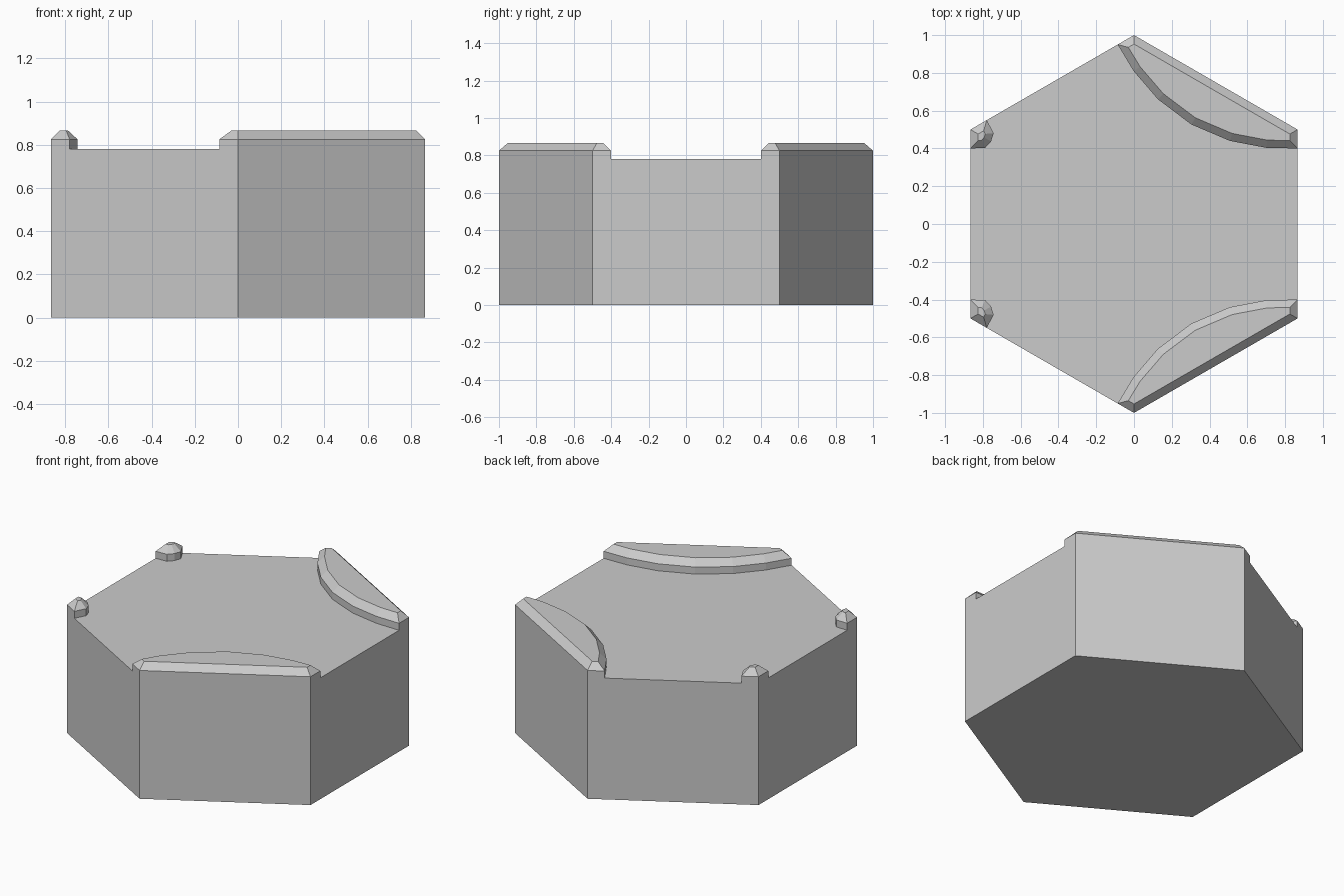
import bpy, bmesh
from math import sqrt
from mathutils import Vector

if "Cube" in bpy.data.objects:
    bpy.data.objects.remove(bpy.data.objects["Cube"])

S = sqrt(3) / 2
DECK, RIM, TOP, INSET = 0.78, 0.825, 0.866, 0.041


def local(origin, u, v, pts):
    """Turn (along u, along v) pairs into plan points."""
    return [Vector(origin) + a * Vector(u) + b * Vector(v) for a, b in pts]


def mirrored(cap):
    """Mirror a cap across the x axis, keeping it anticlockwise."""
    return tuple([Vector((p.x, -p.y)) for p in reversed(part)] for part in cap)


def inset(loop, d):
    """Mitred inset of an anticlockwise outline."""
    out = []
    for i, p in enumerate(loop):
        a = (p - loop[i - 1]).normalized()
        b = (loop[(i + 1) % len(loop)] - p).normalized()
        na, nb = Vector((-a.y, a.x)), Vector((-b.y, b.x))
        out.append(p + (na + nb) * d / (1 + na.dot(nb)))
    return out


bm = bmesh.new()


def ring(loop, z):
    return [bm.verts.new((p.x, p.y, z)) for p in loop]


def bridge(lo, hi):
    for i in range(len(lo)):
        j = (i + 1) % len(lo)
        bm.faces.new((lo[i], lo[j], hi[j], hi[i]))


# Each cap: outer points along the hexagon, then the curve leading back
bank = ([Vector((S, 0.4)), Vector((S, 0.5)), Vector((0, 1)), Vector((-0.1 * S, 0.95))],
        local((0, 0), (S, -0.5), (0.5, S),
              [(-0.406, 0.7), (-0.22, 0.635), (0, 0.608), (0.22, 0.635), (0.406, 0.7)]))
post = ([Vector((-0.9 * S, 0.55)), Vector((-S, 0.5)), Vector((-S, 0.4))],
        local((-S, 0.5), (S, -0.5), (0.5, S),
              [(0.116, -0.045), (0.126, 0), (0.116, 0.045)]))
caps = [bank, post, mirrored(post), mirrored(bank)]

# Hexagonal body walls and underside
outline = [p for outer, _ in caps for p in outer]
bottom, wall_top = ring(outline, 0), ring(outline, DECK)
bridge(bottom, wall_top)
bm.faces.new(list(reversed(bottom)))

# Sunken deck bounded by the curved caps
deck = []
for outer, curve in caps:
    deck += [outer[0]] + curve[::-1] + [outer[-1]]
bm.faces.new(ring(deck, DECK))

# Raised caps with chamfered tops
for outer, curve in caps:
    loop = outer + curve
    low, mid, high = ring(loop, DECK), ring(loop, RIM), ring(inset(loop, INSET), TOP)
    bridge(low, mid)
    bridge(mid, high)
    bm.faces.new(high)

# Weld the parts and merge coplanar faces
bmesh.ops.remove_doubles(bm, verts=bm.verts[:], dist=0.0005)
bmesh.ops.dissolve_limit(bm, angle_limit=0.01, verts=bm.verts[:], edges=bm.edges[:])
bmesh.ops.recalc_face_normals(bm, faces=bm.faces[:])

mesh = bpy.data.meshes.new("hex_tile")
bm.to_mesh(mesh)
bm.free()
bpy.context.collection.objects.link(bpy.data.objects.new("hex_tile", mesh))
